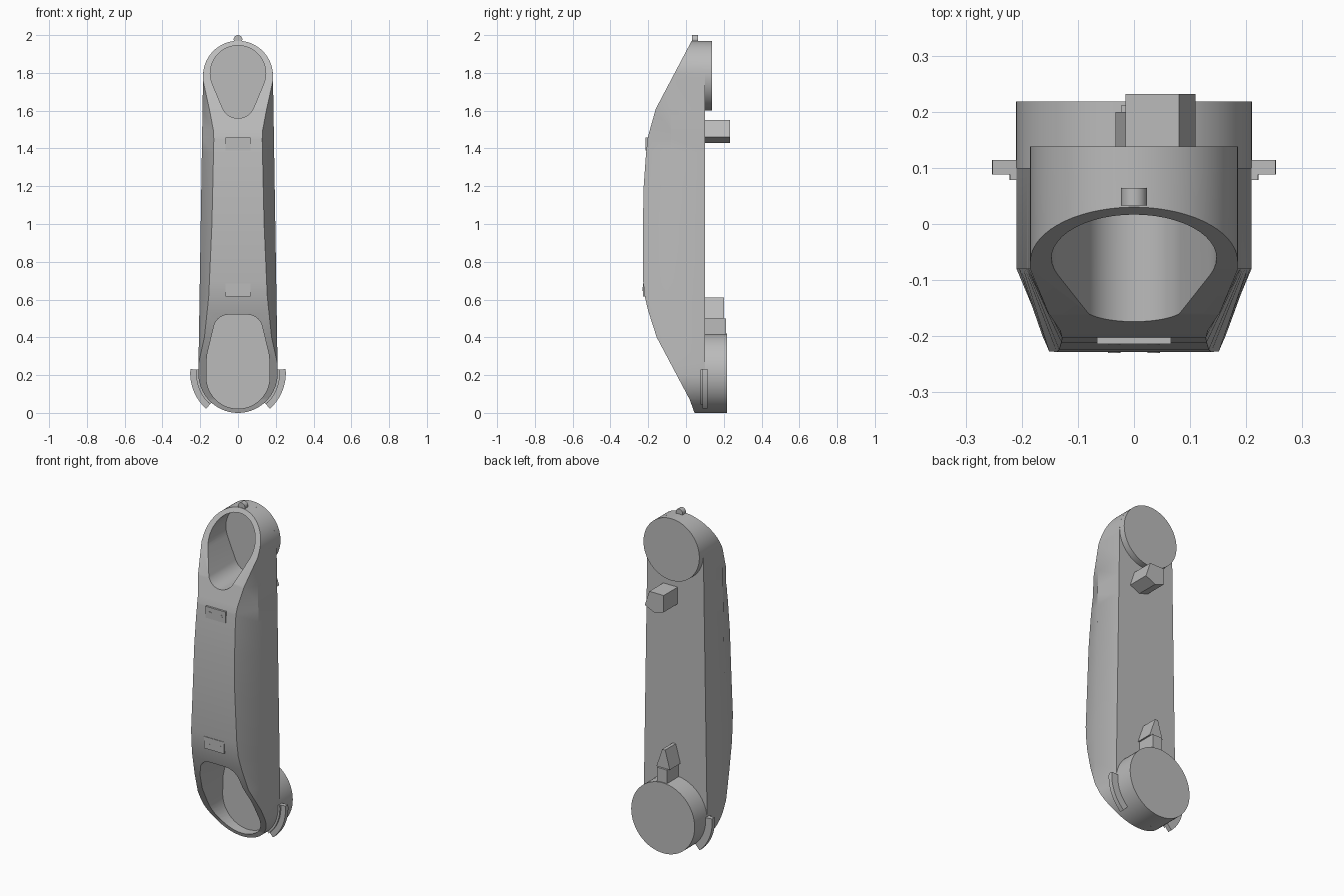
import bpy, bmesh
from math import sin, cos, pi, sqrt, radians

cube = bpy.data.objects.get("Cube")
if cube:
    bpy.data.objects.remove(cube, do_unlink=True)

grey = bpy.data.materials.new("plain grey")
grey.use_nodes = True
grey.diffuse_color = (0.5, 0.5, 0.5, 1)
grey.node_tree.nodes["Principled BSDF"].inputs["Base Color"].default_value = (0.5, 0.5, 0.5, 1)

BACK, SHOULDER = 0.10, -0.08      # rear plane, start of the side chamfers
LOW_R, TOP_R = 0.21, 0.185        # end radii
LOW_Z, TOP_Z = LOW_R, 1.97 - TOP_R


def finish(name, bm):
    bmesh.ops.recalc_face_normals(bm, faces=bm.faces)
    mesh = bpy.data.meshes.new(name)
    bm.to_mesh(mesh)
    bm.free()
    mesh.materials.append(grey)
    ob = bpy.data.objects.new(name, mesh)
    bpy.context.collection.objects.link(ob)
    return ob


def activate(ob):
    bpy.ops.object.select_all(action='DESELECT')
    ob.select_set(True)
    bpy.context.view_layer.objects.active = ob


def smooth(ob):
    activate(ob)
    bpy.ops.object.shade_smooth_by_angle(angle=radians(25))
    return ob


def prism(name, outline, y0, y1):
    """Extrude an x-z outline along y."""
    bm = bmesh.new()
    front = [bm.verts.new((x, y0, z)) for x, z in outline]
    back = [bm.verts.new((x, y1, z)) for x, z in outline]
    bm.faces.new(front)
    bm.faces.new(back[::-1])
    n = len(outline)
    for i in range(n):
        j = (i + 1) % n
        bm.faces.new((front[i], back[i], back[j], front[j]))
    return finish(name, bm)


def arc(x, z, r, a0=0, a1=360, n=48):
    return [(x + r * cos(radians(a0 + (a1 - a0) * i / n)),
             z + r * sin(radians(a0 + (a1 - a0) * i / n))) for i in range(n + 1)]


def disc(name, x, z, r, y0, y1, n=64):
    return smooth(prism(name, arc(x, z, r, n=n)[:-1], y0, y1))


def hull_cutter(name, circles, y0, y1):
    """Mirrored convex outline around circles, as a cutter along y."""
    bm = bmesh.new()
    for cx, cz, r in circles:
        for side in {cx, -cx}:
            for x, z in arc(side, cz, r)[:-1]:
                for y in (y0, y1):
                    bm.verts.new((x, y, z))
    bmesh.ops.remove_doubles(bm, verts=bm.verts, dist=1e-5)
    out = bmesh.ops.convex_hull(bm, input=bm.verts)
    loose = {v for v in out["geom_interior"] + out["geom_unused"]
             if isinstance(v, bmesh.types.BMVert)}
    bmesh.ops.delete(bm, geom=list(loose), context='VERTS')
    bmesh.ops.dissolve_limit(bm, angle_limit=0.01, verts=bm.verts, edges=bm.edges)
    ob = finish(name, bm)
    ob.hide_render = True
    return ob


def lerp(table, z):
    for (z0, a), (z1, b) in zip(table, table[1:]):
        if z <= z1:
            return a + (b - a) * (z - z0) / (z1 - z0)
    return table[-1][1]


# Arm body: lofted from front depth, front width and rounded outline
depth = [(0, 0.045), (0.07, 0.02), (0.4, -0.155), (0.54, -0.2), (0.615, -0.218),
         (0.7, -0.227), (1.0, -0.228), (1.2, -0.224), (1.38, -0.211),
         (1.46, -0.202), (1.61, -0.16), (1.97, 0.03)]
face_width = [(0, LOW_R), (0.259, LOW_R), (0.4, 0.178), (0.615, 0.155), (1.0, 0.138),
              (1.45, 0.128), (1.5, 0.131), (1.6, 0.15), (1.762, TOP_R), (2, TOP_R)]


def half_width(z):
    if z < LOW_Z:
        return sqrt(LOW_R ** 2 - (LOW_Z - z) ** 2)
    if z > TOP_Z:
        return sqrt(max(TOP_R ** 2 - (z - TOP_Z) ** 2, 0))
    return LOW_R + (TOP_R - LOW_R) * (z - LOW_Z) / (TOP_Z - LOW_Z)


levels = {round(z, 3) for z, _ in depth[1:-1] + face_width[1:-1]}
for i in range(1, 17):
    a = pi / 2 * (i - 0.5) / 16
    levels |= {round(LOW_Z - LOW_R * cos(a), 4), round(TOP_Z + TOP_R * cos(a), 4)}

bm = bmesh.new()
rings = []
for z in sorted(levels):
    w, y = half_width(z), lerp(depth, z)
    f = w if y >= SHOULDER else min(w, lerp(face_width, z))
    half = [(w, BACK), (w, max(y, SHOULDER)), (f, y)]
    section = half + [(-x, yy) for x, yy in half[::-1]]
    rings.append([bm.verts.new((x, yy, z)) for x, yy in section])
for a, b in zip(rings, rings[1:]):
    for i in range(6):
        j = (i + 1) % 6
        bm.faces.new((a[i], a[j], b[j], b[i]))
bm.faces.new(rings[0][::-1])
bm.faces.new(rings[-1])
bmesh.ops.remove_doubles(bm, verts=bm.verts, dist=1e-5)
body = finish("arm_body", bm)

# Deep pockets in both sloped ends
FLOOR = 0.095
cutters = [
    hull_cutter("upper_pocket_cutter", [(0, 1.798, 0.147), (0, 1.65, 0.09)], -0.5, FLOOR),
    hull_cutter("lower_pocket_cutter",
                [(0, 0.19, 0.168), (0, 0.28, 0.166), (0.05, 0.44, 0.08)], -0.5, FLOOR)]
for cutter in cutters:
    mod = body.modifiers.new("pocket", 'BOOLEAN')
    mod.operation = 'DIFFERENCE'
    mod.solver = 'EXACT'
    mod.object = cutter
    activate(body)
    bpy.ops.object.modifier_apply(modifier=mod.name)
    bpy.data.objects.remove(cutter, do_unlink=True)
smooth(body)

# Rear joint discs and top knob
disc("upper_joint_disc", 0, TOP_Z, TOP_R, 0.0975, 0.138)
disc("lower_joint_disc", 0, LOW_Z, LOW_R, 0.0975, 0.218)
disc("top_knob", 0, 1.977, 0.023, 0.033, 0.064, 24)

# Five-sided rear stud
prism("rear_stud", [(-0.015, 1.55), (0.08, 1.55), (0.11, 1.46), (0.045, 1.43),
                    (-0.015, 1.45)], 0.09, 0.232)

# Rear pointer above the lower disc
prism("pointer_stem", [(-0.022, 0.38), (0.045, 0.38), (0.045, 0.5), (-0.022, 0.5)], 0.09, 0.212)
prism("pointer_tip", [(-0.033, 0.5), (0.055, 0.5), (0.018, 0.61), (-0.002, 0.61)], 0.09, 0.2)

# Curved side fins with a stepped lip
for side, label in ((1, "left"), (-1, "right")):
    for part, r, y0, y1 in (("fin", 0.253, 0.088, 0.114), ("fin_lip", 0.222, 0.078, 0.089)):
        band = arc(0, LOW_Z, r, -48, 5, 16) + arc(0, LOW_Z, 0.2, 5, -48, 16)
        smooth(prism(f"{label}_{part}", [(side * x, z) for x, z in band], y0, y1))

# Front fixing plates with paired screws
for label, z0, z1, zs, y in (("upper", 1.39, 1.458, 1.422, -0.214),
                             ("lower", 0.615, 0.685, 0.655, -0.2285)):
    prism(f"{label}_plate", [(-0.066, z0), (0.066, z0), (0.066, z1), (-0.066, z1)], y, y + 0.03)
    for side in (-1, 1):
        disc(f"{label}_screw", side * 0.035, zs, 0.011, y - 0.001, y + 0.02, 16)
